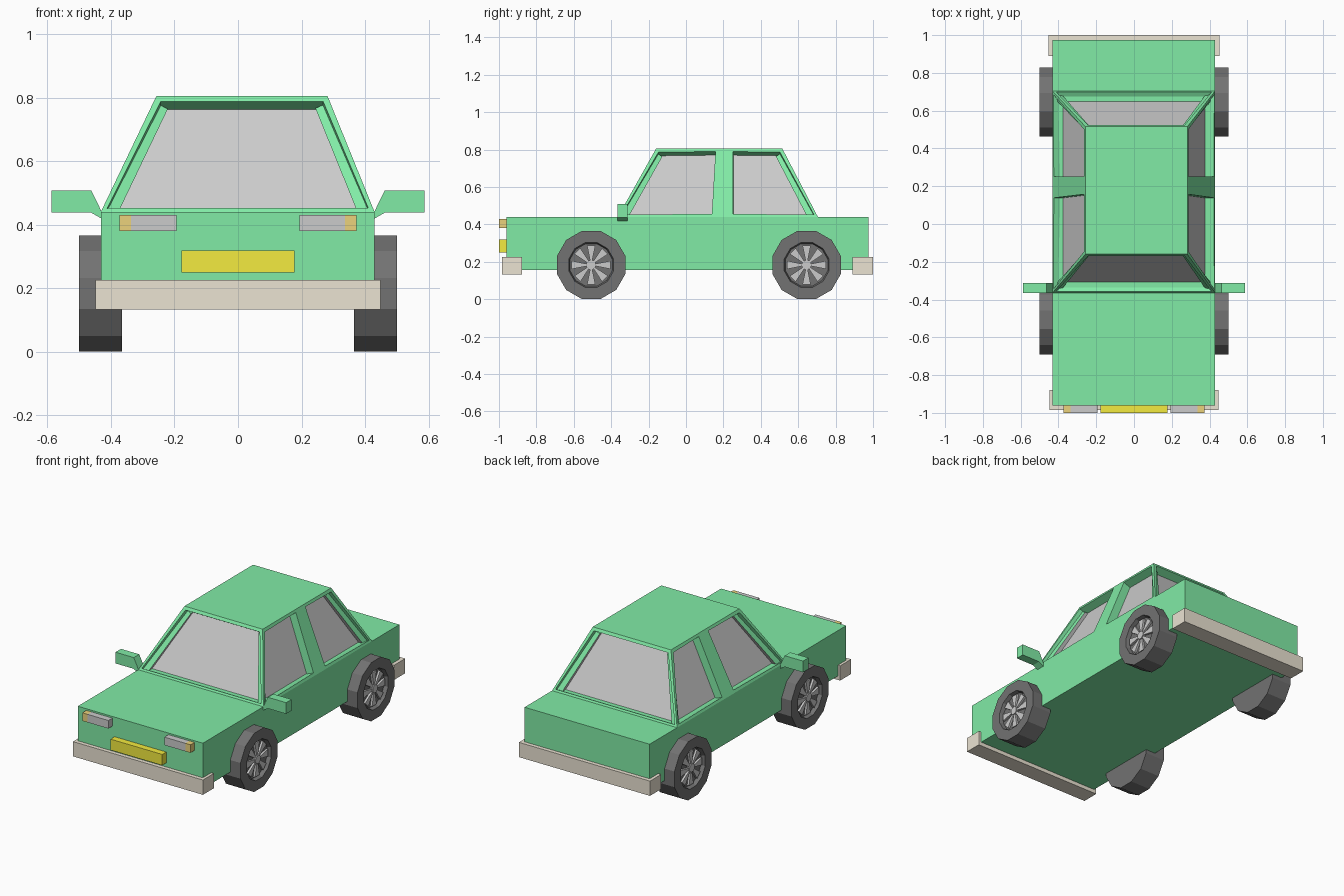
import bpy, bmesh
from math import sin, cos, pi

if "Cube" in bpy.data.objects:
    bpy.data.objects.remove(bpy.data.objects["Cube"])


def material(name, *rgb):
    m = bpy.data.materials.new(name)
    m.diffuse_color = (*rgb, 1)
    m.use_nodes = True
    m.node_tree.nodes["Principled BSDF"].inputs["Base Color"].default_value = m.diffuse_color
    return m


GREEN = material("green_paint", 0.22, 0.83, 0.38)
GLASS = material("window_grey", 0.8, 0.8, 0.8)
RUBBER = material("black_rubber", 0.17, 0.17, 0.17)
BEIGE = material("beige_trim", 0.83, 0.77, 0.65)
YELLOW = material("yellow_plate", 0.9, 0.83, 0.05)
ORANGE = material("orange_lamp", 0.83, 0.65, 0.2)


def finish(name, bm, *mats, recalc=True):
    if recalc:
        bmesh.ops.recalc_face_normals(bm, faces=bm.faces[:])
    me = bpy.data.meshes.new(name)
    bm.to_mesh(me)
    bm.free()
    for m in mats:
        me.materials.append(m)
    ob = bpy.data.objects.new(name, me)
    bpy.context.collection.objects.link(ob)
    return ob


def add_prism(bm, ring_a, ring_b):
    a = [bm.verts.new(p) for p in ring_a]
    b = [bm.verts.new(p) for p in ring_b]
    bm.faces.new(a)
    bm.faces.new(b)
    for i in range(len(a)):
        j = (i + 1) % len(a)
        bm.faces.new((a[i], a[j], b[j], b[i]))


def prism_y(name, profile, y0, y1, *mats):
    """Extrude an x/z profile along y."""
    bm = bmesh.new()
    add_prism(bm, [(x, y0, z) for x, z in profile], [(x, y1, z) for x, z in profile])
    return finish(name, bm, *mats)


def box(name, x0, x1, y0, y1, z0, z1, *mats):
    return prism_y(name, [(x0, z0), (x1, z0), (x1, z1), (x0, z1)], y0, y1, *mats)


# Lower body
box("lower_body", -0.432, 0.43, -0.96, 0.975, 0.157, 0.44, GREEN)

# Cabin: tapered block, side faces divided by the centre pillar
bm = bmesh.new()
low_y, top_y = (-0.365, 0.155, 0.235, 0.705), (-0.16, 0.175, 0.235, 0.515)
sides = []
for low_x, top_x in ((-0.432, -0.257), (0.43, 0.282)):
    sides.append(([bm.verts.new((low_x, y, 0.44)) for y in low_y],
                  [bm.verts.new((top_x, y, 0.805)) for y in top_y]))
(ll, lt), (rl, rt) = sides
panes = []
for low, top in sides:
    for i in range(3):
        f = bm.faces.new((low[i], low[i + 1], top[i + 1], top[i]))
        if i != 1:
            panes.append(f)
for i in (0, 3):
    panes.append(bm.faces.new((ll[i], rl[i], rt[i], lt[i])))
bm.faces.new(lt + rt[::-1])
floor = bm.faces.new(ll + rl[::-1])
bmesh.ops.recalc_face_normals(bm, faces=bm.faces[:])
bmesh.ops.delete(bm, geom=[floor], context='FACES_ONLY')
# Windows: inset frames, then recessed glass
bmesh.ops.inset_individual(bm, faces=panes, thickness=0.024)
bmesh.ops.inset_individual(bm, faces=panes, thickness=0.001, depth=-0.05)
for f in panes:
    f.material_index = 1
finish("cabin", bm, GREEN, GLASS, recalc=False)

# Bumpers and number plate
box("front_bumper", -0.448, 0.448, -0.985, -0.878, 0.133, 0.225, BEIGE)
box("rear_bumper", -0.452, 0.452, 0.89, 1.0, 0.133, 0.225, BEIGE)
box("front_plate", -0.178, 0.178, -1.0, -0.955, 0.25, 0.318, YELLOW)


# Wheel: twelve-sided tyre with recessed rim and eight flared spokes
def wheel(name, s, cy, cz=0.183):
    def pt(x, r, a):
        return (s * x, cy + r * sin(a), cz + r * cos(a))

    bm = bmesh.new()
    rings = []
    for x, r in ((0.365, 0.189), (0.5, 0.189), (0.5, 0.124), (0.475, 0.117)):
        rings.append([bm.verts.new(pt(x, r, (k + 0.5) * pi / 6)) for k in range(12)])
    for a, b in zip(rings, rings[1:]):
        for k in range(12):
            j = (k + 1) % 12
            bm.faces.new((a[k], a[j], b[j], b[k]))
    bm.faces.new(rings[0])
    bm.faces.new(rings[-1])
    finish(name + "_tyre", bm, RUBBER)

    bm = bmesh.new()
    for k in range(8):
        a = k * pi / 4
        shape = [(0.02, -0.25), (0.02, 0.25), (0.107, 0.21), (0.107, -0.21)]
        add_prism(bm, [pt(0.47, r, a + d) for r, d in shape],
                  [pt(0.488, r, a + d) for r, d in shape])
    hub = [(0.026, (k + 0.5) * pi / 4) for k in range(8)]
    add_prism(bm, [pt(0.47, r, a) for r, a in hub], [pt(0.494, r, a) for r, a in hub])
    finish(name + "_spokes", bm)


# Parts repeated on both sides
mirror_profile = [(0.588, 0.508), (0.462, 0.508), (0.428, 0.438),
                  (0.428, 0.418), (0.463, 0.438), (0.588, 0.438)]
for side, s in (("left", -1), ("right", 1)):
    wheel(side + "_front_wheel", s, -0.507)
    wheel(side + "_rear_wheel", s, 0.645)
    prism_y(side + "_mirror", [(s * x, z) for x, z in mirror_profile], -0.366, -0.312, GREEN)
    box(side + "_headlight", s * 0.193, s * 0.337, -1.0, -0.955, 0.38, 0.43)
    box(side + "_indicator", s * 0.337, s * 0.373, -1.0, -0.955, 0.38, 0.43, ORANGE)
